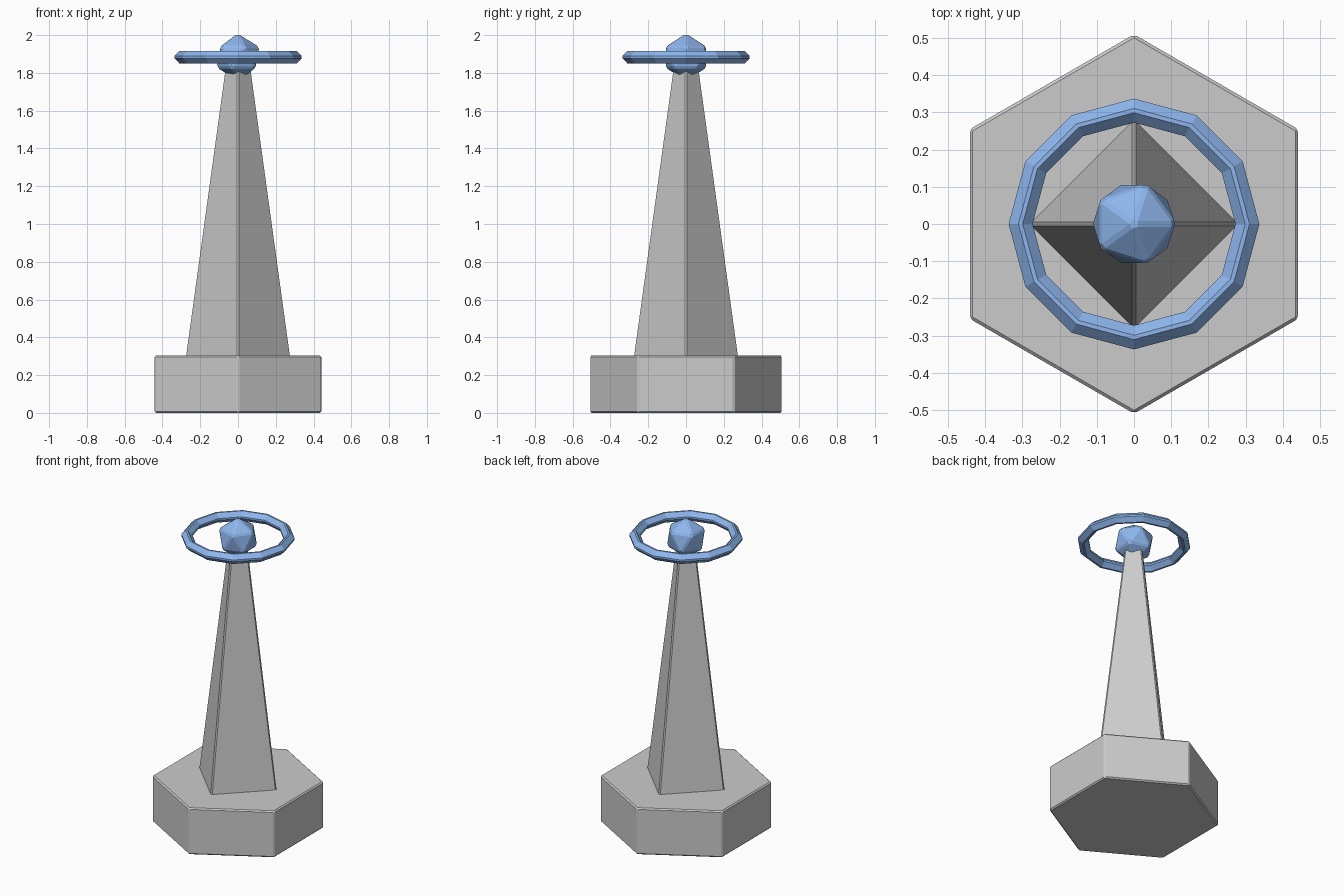
import bpy

if "Cube" in bpy.data.objects:
    bpy.data.objects.remove(bpy.data.objects["Cube"])

BEVEL = 0.008

blue = bpy.data.materials.new("blue")
blue.diffuse_color = (0.27, 0.47, 0.85, 1)
blue.use_nodes = True
blue.node_tree.nodes["Principled BSDF"].inputs["Base Color"].default_value = blue.diffuse_color


def finish(name, material=None):
    """Name the active primitive, chamfer its sharp edges, keep flat faces."""
    obj = bpy.context.object
    obj.name = name
    mod = obj.modifiers.new("chamfer", 'BEVEL')
    mod.width = BEVEL
    mod.segments = 1
    mod.limit_method = 'ANGLE'
    if material:
        obj.data.materials.append(material)
    return obj


# Hexagonal base
bpy.ops.mesh.primitive_cylinder_add(vertices=6, radius=0.51, depth=0.304,
                                    location=(0, 0, 0.152))
finish("base")

# Tapered four-sided pillar, its top hidden inside the orb
z0, z1 = 0.296, 1.83
bpy.ops.mesh.primitive_cone_add(vertices=4, radius1=0.281, radius2=0.070,
                                depth=z1 - z0, location=(0, 0, (z0 + z1) / 2))
finish("pillar")

# Faceted orb
bpy.ops.mesh.primitive_ico_sphere_add(subdivisions=1, radius=0.127,
                                      location=(0, 0, 1.883))
finish("orb", blue)

# Floating ring with a diamond cross-section
bpy.ops.mesh.primitive_torus_add(major_segments=12, minor_segments=4,
                                 major_radius=0.305, minor_radius=0.038,
                                 location=(0, 0, 1.883))
finish("ring", blue)
